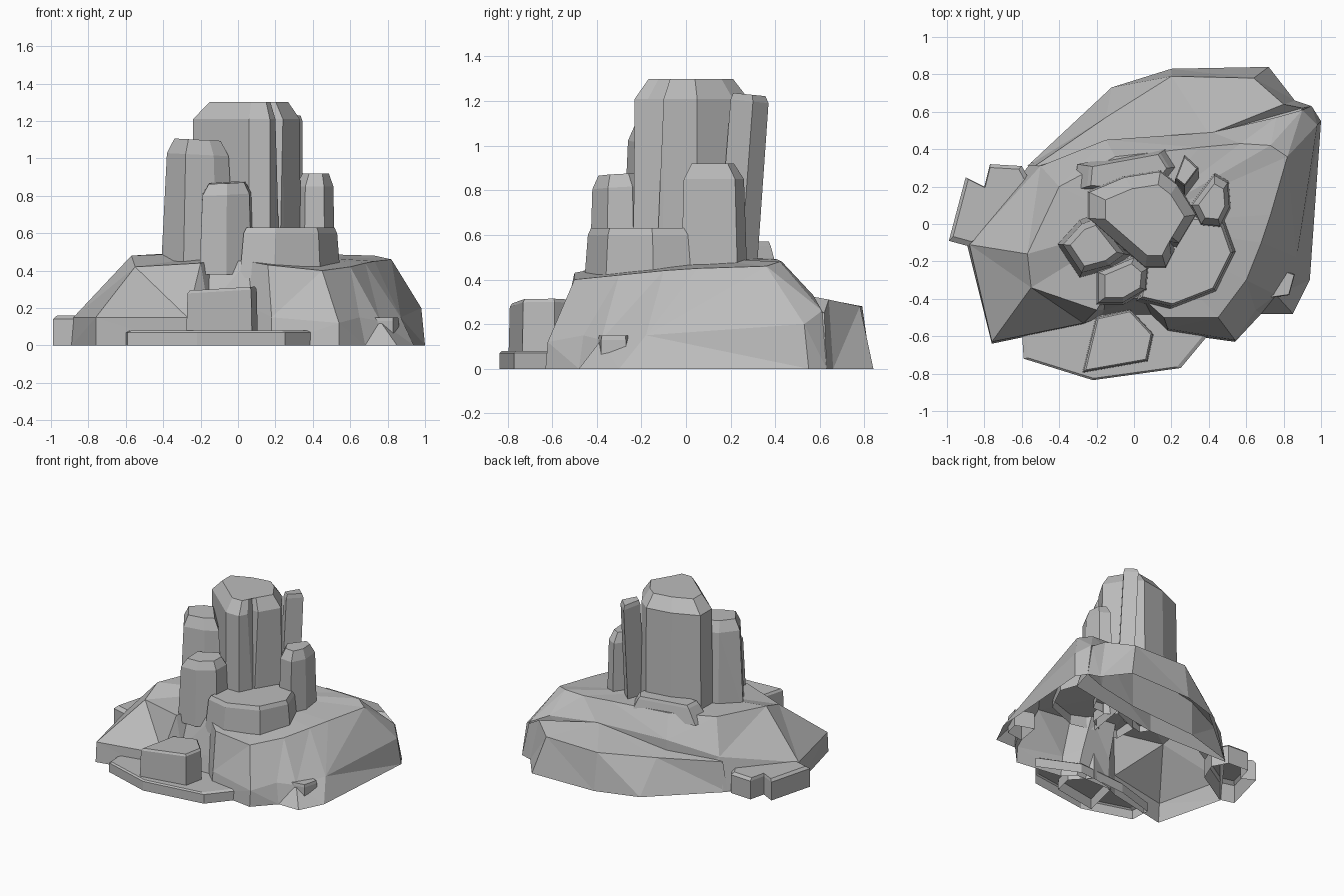
import bpy
import bmesh
from mathutils import Vector

old = bpy.data.objects.get("Cube")
if old:
    bpy.data.objects.remove(old, do_unlink=True)

stone = bpy.data.materials.new("stone_grey")
stone.use_nodes = True
grey = (0.5, 0.5, 0.5, 1)
stone.diffuse_color = grey
stone.node_tree.nodes["Principled BSDF"].inputs["Base Color"].default_value = grey


def loft(name, rings, peak=None):
    """Skin equal rings from bottom to top; close with a face or a peak point."""
    bm = bmesh.new()
    rows = [[bm.verts.new(p) for p in ring] for ring in rings]
    count = len(rows[0])
    for low, high in zip(rows, rows[1:]):
        for i in range(count):
            j = (i + 1) % count
            bm.faces.new((low[i], low[j], high[j], high[i]))
    top = rows[-1]
    if peak:
        tip = bm.verts.new(peak)
        for i in range(count):
            bm.faces.new((top[i], top[(i + 1) % count], tip))
    else:
        bm.faces.new(top)
    bmesh.ops.triangulate(bm, faces=bm.faces[:])
    bmesh.ops.recalc_face_normals(bm, faces=bm.faces[:])
    mesh = bpy.data.meshes.new(name)
    bm.to_mesh(mesh)
    bm.free()
    mesh.materials.append(stone)
    obj = bpy.data.objects.new(name, mesh)
    bpy.context.collection.objects.link(obj)


def rock(name, outline, bottom, shoulder, top, flare=1.0, cap=0.8,
         lean=(0, 0), tilt=(0, 0), notch=None):
    """Angular column: flared foot, bevelled crown, optional crack at one corner."""
    pts = [Vector(p) for p in outline]
    mid = sum(pts, Vector((0, 0))) / len(pts)

    def ring(scale, z, upper):
        result = []
        for i, p in enumerate(pts):
            s = scale * (0.76 if upper and i == notch else 1)
            q = mid + (p - mid) * s
            slope = (q - mid).dot(Vector(tilt)) if upper else 0
            if not upper:
                q = q - Vector(lean)
            result.append((q.x, q.y, z + slope))
        return result

    loft(name, [ring(flare, bottom, False), ring(1, shoulder, True), ring(cap, top, True)])


# Mound: each row runs base x, y / shoulder x, y, z / rim x, y, z
stations = [
    (-.76, -.64, -.76, -.63, .15, -.55, -.34, .42),
    (-.28, -.54, -.27, -.53, .15, -.2, -.46, .44),
    (-.18, -.5, -.16, -.46, .2, -.15, -.38, .45),
    (.1, -.5, .08, -.46, .2, .05, -.4, .45),
    (.18, -.58, .18, -.56, .15, .16, -.5, .43),
    (.54, -.63, .54, -.62, .12, .45, -.5, .4),
    (.68, -.48, .65, -.46, .15, .6, -.3, .42),
    (.85, -.48, .76, -.38, .13, .68, -.1, .44),
    (.94, -.3, .87, -.18, .15, .73, .05, .45),
    (1, .55, .98, .53, .2, .82, .36, .46),
    (.95, .63, .9, .61, .26, .73, .42, .48),
    (.76, .56, .76, .57, .33, .57, .43, .48),
    (.42, .49, .42, .49, .34, .35, .41, .49),
    (-.15, .45, -.15, .45, .34, -.1, .36, .5),
    (-.55, .33, -.5, .31, .25, -.4, .2, .49),
    (-.89, -.12, -.88, -.11, .15, -.57, -.16, .48),
]
loft("mound", [[(s[0], s[1], 0) for s in stations],
               [s[2:5] for s in stations],
               [s[5:8] for s in stations]], peak=(0, 0, .5))

# Back shelf: each row runs base x, y / edge x, y, z
shelf = [
    (.9, .45, .84, .5, .28),
    (.95, .63, .9, .62, .25),
    (.86, .66, .8, .64, .31),
    (.72, .84, .64, .78, .28),
    (.2, .83, .2, .79, .28),
    (-.12, .73, -.15, .57, .25),
    (-.57, .31, -.53, .31, .22),
    (.1, .3, .1, .3, .3),
]
loft("back_shelf", [[(s[0], s[1], 0) for s in shelf], [s[2:] for s in shelf]],
     peak=(.4, .48, .34))

# Tall columns
rock("main_column",
     [(-.24, .17), (-.24, .03), (.06, -.23), (.17, -.23), (.2, -.17), (.22, -.13),
      (.24, -.1), (.33, .05), (.23, .21), (.14, .28), (-.05, .25)],
     .4, 1.21, 1.3, flare=1.03, cap=.74, notch=5)
rock("left_column",
     [(-.38, -.11), (-.28, -.26), (-.13, -.22), (-.05, -.16), (-.2, .03), (-.28, 0)],
     .4, 1.02, 1.1, flare=1.2, cap=.75, tilt=(-.05, 0))
rock("front_column",
     [(-.19, -.26), (-.19, -.42), (-.06, -.42), (.06, -.35), (.07, -.24), (0, -.18)],
     .38, .81, .87, flare=1.12, cap=.75, tilt=(.03, .05))
rock("right_column",
     [(.31, .1), (.36, 0), (.46, -.01), (.51, .09), (.5, .22), (.43, .26)],
     .4, .85, .92, flare=1.1, cap=.7)
rock("leaning_spire",
     [(.22, .24), (.27, .2), (.345, .3), (.27, .37)],
     .4, 1.2, 1.23, flare=1.05, cap=.85, lean=(0, .06), tilt=(0, -.1))

# Ledges at the foot of the columns
rock("front_ledge",
     [(.03, -.4), (.2, -.44), (.43, -.35), (.53, -.15), (.46, .05), (.1, .02)],
     .36, .6, .63, flare=1.08, cap=.94)
rock("back_ledge",
     [(-.25, .2), (.1, .18), (.19, .3), (.14, .38), (-.24, .31)],
     .44, .55, .57, flare=1.28, cap=.92)

# Outlying rocks on the ground
rock("front_slab",
     [(-.6, -.57), (-.59, -.72), (-.22, -.835), (.25, -.77), (.4, -.59), (.1, -.45), (-.3, -.48)],
     0, .07, .08, cap=.95)
rock("front_boulder",
     [(-.27, -.79), (.07, -.73), (.1, -.59), (-.02, -.46), (-.2, -.5)],
     0, .29, .305, flare=1.04, cap=.94, tilt=(.06, 0))
rock("left_rock",
     [(-.99, -.09), (-.88, -.12), (-.6, .05), (-.54, .2), (-.6, .31), (-.77, .32), (-.8, .2), (-.9, .25)],
     0, .14, .16, cap=.9)
rock("right_rock",
     [(.69, -.4), (.83, -.38), (.86, -.27), (.72, -.22)],
     .02, .13, .15, cap=.95)
